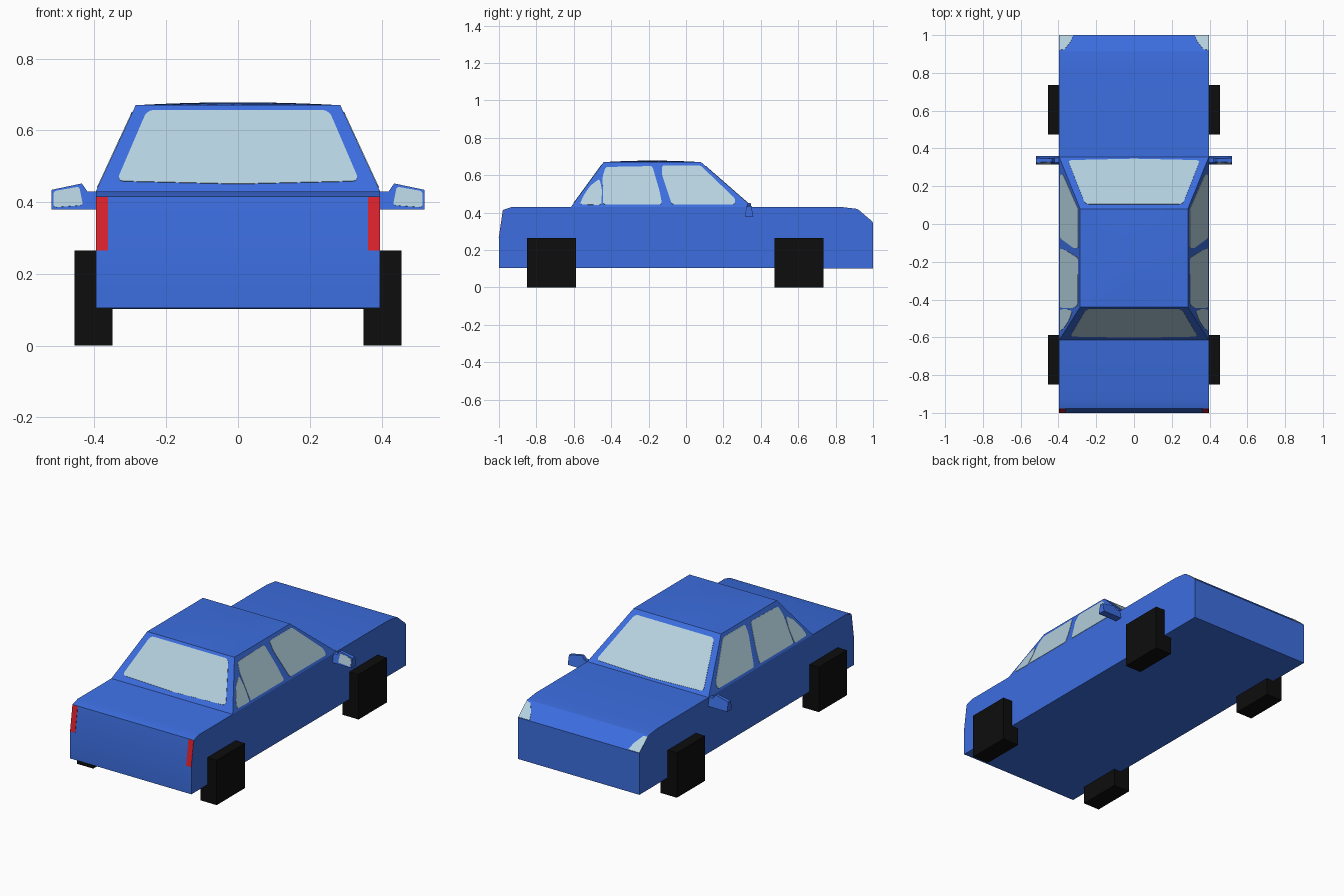
import bpy, bmesh, math
from mathutils import Vector

if "Cube" in bpy.data.objects:
    bpy.data.objects.remove(bpy.data.objects["Cube"])


def material(name, rgb):
    m = bpy.data.materials.new(name)
    m.diffuse_color = (*rgb, 1)
    m.use_nodes = True
    m.node_tree.nodes["Principled BSDF"].inputs["Base Color"].default_value = m.diffuse_color
    return m


BLUE = material("blue_paint", (0.045, 0.155, 0.74))
GLASS = material("pale_glass", (0.46, 0.64, 0.74))
RED = material("red_lamp", (0.72, 0.016, 0.028))
BLACK = material("black_rubber", (0.004, 0.004, 0.004))


def finish(bm, name, mat, smooth=False):
    bmesh.ops.recalc_face_normals(bm, faces=bm.faces)
    me = bpy.data.meshes.new(name)
    bm.to_mesh(me)
    bm.free()
    me.materials.append(mat)
    ob = bpy.data.objects.new(name, me)
    bpy.context.collection.objects.link(ob)
    if smooth:
        bpy.ops.object.select_all(action='DESELECT')
        ob.select_set(True)
        bpy.context.view_layer.objects.active = ob
        bpy.ops.object.shade_smooth_by_angle(angle=math.radians(28))
    return ob


def loft(name, a, b, mat, smooth=False):
    """Closed solid between two matching outlines."""
    bm = bmesh.new()
    va = [bm.verts.new(p) for p in a]
    vb = [bm.verts.new(p) for p in b]
    bm.faces.new(va)
    bm.faces.new(vb)
    n = len(va)
    for i in range(n):
        j = (i + 1) % n
        bm.faces.new((va[i], va[j], vb[j], vb[i]))
    return finish(bm, name, mat, smooth)


def plate(name, pts, normal, mat, radius=0.02):
    """Thin plate with rounded corners lying on a body face."""
    bm = bmesh.new()
    bm.faces.new([bm.verts.new(p) for p in pts])
    if radius:
        bmesh.ops.bevel(bm, geom=bm.verts[:], offset=radius, segments=3,
                        profile=0.5, affect='VERTICES', clamp_overlap=True)
    bm.faces.ensure_lookup_table()
    co = [v.co.copy() for v in bm.faces[0].verts]
    bm.free()
    n = Vector(normal).normalized()
    loft(name, [p - n * 0.002 for p in co], [p + n * 0.002 for p in co], mat)


def lerp(z, a, b, z0=0.43, z1=0.67):
    return a + (b - a) * (z - z0) / (z1 - z0)


# Lower body from its side profile
W = 0.396
prof = [(-1, 0.105), (-1, 0.26), (-0.977, 0.415), (-0.93, 0.43), (0.35, 0.43),
        (0.83, 0.43), (0.914, 0.42), (1, 0.347), (1, 0.102)]
loft("body", [(-W, y, z) for y, z in prof], [(W, y, z) for y, z in prof], BLUE, True)

# Cabin with a slightly crowned roof
RX, Y0, Y1, B0, B1 = 0.285, -0.44, 0.08, -0.615, 0.355
bm = bmesh.new()
N = 8
grid = [[bm.verts.new((RX * u, (Y0 + Y1) / 2 + (Y1 - Y0) / 2 * v,
                       0.67 + 0.008 * (1 - u * u) * (1 - v * v)))
         for v in [2 * j / N - 1 for j in range(N + 1)]]
        for u in [2 * i / N - 1 for i in range(N + 1)]]
for i in range(N):
    for j in range(N):
        bm.faces.new((grid[i][j], grid[i + 1][j], grid[i + 1][j + 1], grid[i][j + 1]))
bl, br, fr, fl = [bm.verts.new((x, y, 0.43)) for x, y in
                  ((-W, B0), (W, B0), (W, B1), (-W, B1))]
bm.faces.new([bl, br] + [grid[i][0] for i in range(N, -1, -1)])
bm.faces.new([fr, fl] + [grid[i][N] for i in range(N + 1)])
bm.faces.new([br, fr] + [grid[N][j] for j in range(N, -1, -1)])
bm.faces.new([fl, bl] + [grid[0][j] for j in range(N + 1)])
finish(bm, "cabin", BLUE, True)

# Rear window and windscreen
rear = [(-0.338, 0.458), (0, 0.45), (0.338, 0.458), (0.253, 0.656), (-0.253, 0.656)]
plate("rear_window", [(x, lerp(z, B0, Y0), z) for x, z in rear],
      (0, -0.24, Y0 - B0), GLASS)
front = [(-0.35, 0.446), (0, 0.439), (0.35, 0.446), (0.258, 0.649), (-0.258, 0.649)]
plate("windscreen", [(x, lerp(z, B1, Y1), z) for x, z in front],
      (0, 0.24, B1 - Y1), GLASS)

side_windows = {
    "quarter_window": [(-0.568, 0.443), (-0.453, 0.44), (-0.449, 0.52), (-0.462, 0.58),
                       (-0.51, 0.545), (-0.548, 0.49)],
    "rear_door_window": [(-0.443, 0.443), (-0.128, 0.443), (-0.14, 0.51),
                         (-0.18, 0.648), (-0.43, 0.643), (-0.446, 0.59)],
    "front_door_window": [(-0.075, 0.443), (0.262, 0.443), (0.262, 0.475),
                          (0.078, 0.651), (-0.128, 0.651), (-0.128, 0.60), (-0.096, 0.505)],
}
mirror = [(0.385, 0.38), (0.52, 0.38), (0.52, 0.434), (0.435, 0.452), (0.42, 0.43),
          (0.385, 0.43)]
mirror_glass = [(0.432, 0.391), (0.514, 0.385), (0.514, 0.43), (0.442, 0.443)]


def mirror_y(z):
    return 0.315 + (z - 0.38) * 0.2


for s, tag in ((-1, "left"), (1, "right")):
    # Side windows
    for name, pts in side_windows.items():
        plate(f"{tag}_{name}", [(s * lerp(z, W, RX), y, z) for y, z in pts],
              (s * 0.24, 0, W - RX), GLASS, 0.012)
    # Tail lamp on the sloping rear edge
    lamp = [(0.3955, 0.265), (0.362, 0.265), (0.362, 0.414), (0.3955, 0.414)]
    plate(f"{tag}_tail_lamp", [(s * x, lerp(z, -1, -0.977, 0.26, 0.415), z) for x, z in lamp],
          (0, -0.155, 0.023), RED, 0.004)
    # Head lamp on the sloping nose
    lamp = [(0.3955, 0.998), (0.322, 0.998), (0.335, 0.965), (0.368, 0.924), (0.3955, 0.92)]
    plate(f"{tag}_head_lamp", [(s * x, y, 0.42 - (y - 0.914) * 0.073 / 0.086) for x, y in lamp],
          (0, 0.073, 0.086), GLASS, 0)
    # Door mirror with glass facing back
    loft(f"{tag}_mirror", [(s * x, mirror_y(z), z) for x, z in mirror],
         [(s * x, 0.675 - mirror_y(z), z) for x, z in mirror], BLUE)
    plate(f"{tag}_mirror_glass", [(s * x, mirror_y(z), z) for x, z in mirror_glass],
          (0, -1, 0.2), GLASS, 0.008)
    # Block wheels
    for end, y0, y1 in (("rear", -0.85, -0.587), ("front", 0.473, 0.736)):
        ring = [(y0, 0), (y1, 0), (y1, 0.265), (y0, 0.265)]
        loft(f"{tag}_{end}_wheel", [(s * 0.35, y, z) for y, z in ring],
             [(s * 0.456, y, z) for y, z in ring], BLACK)
